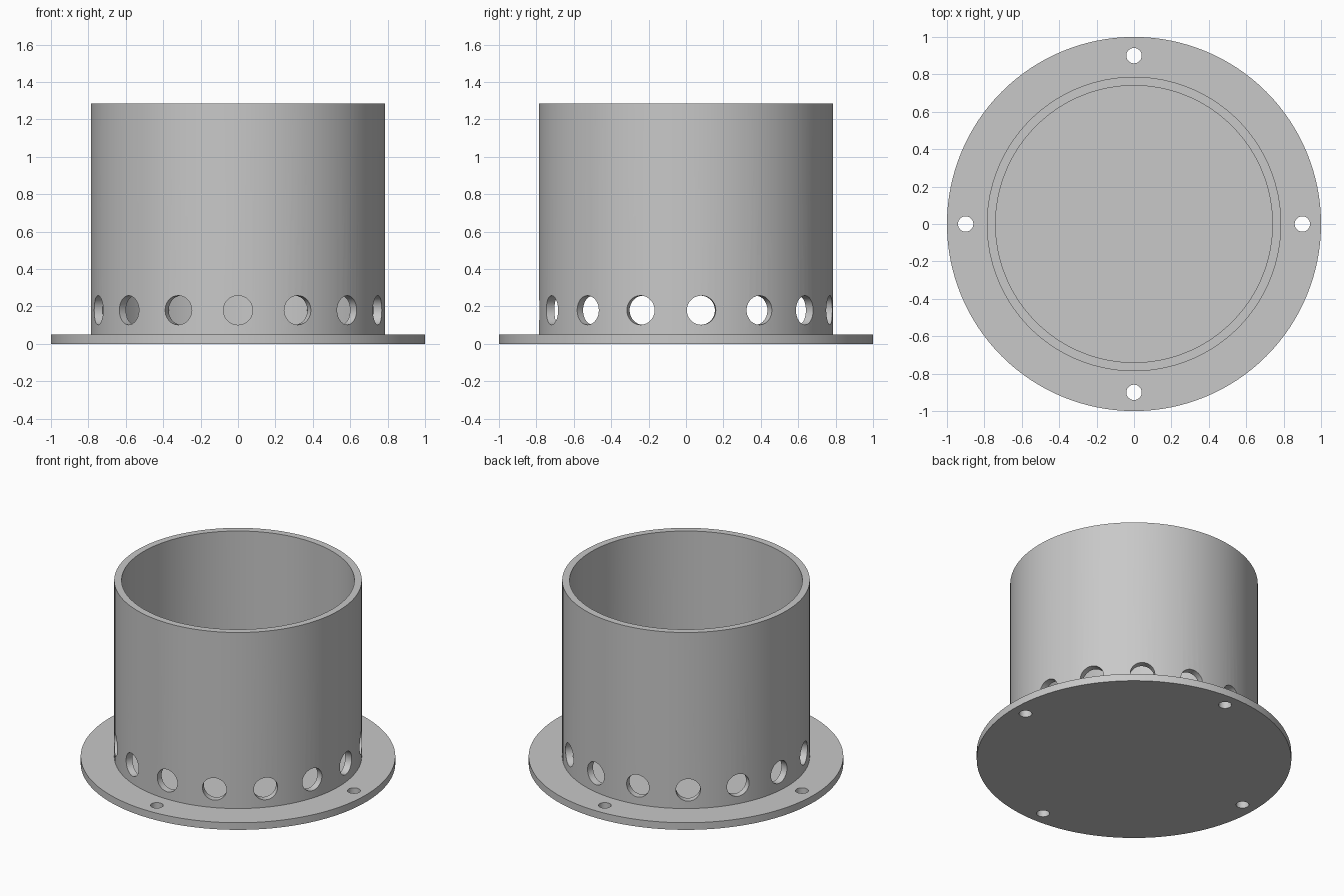
import bpy, bmesh, math
from mathutils import Matrix, Vector

cube = bpy.data.objects.get("Cube")
if cube:
    bpy.data.objects.remove(cube, do_unlink=True)

FLANGE_R, FLANGE_H = 1.0, 0.05
OUTER_R, INNER_R, HEIGHT = 0.787, 0.74, 1.285
VENT_COUNT, VENT_R, VENT_Z = 15, 0.078, 0.18
BOLT_COUNT, BOLT_R, BOLT_RING = 4, 0.041, 0.9

grey = bpy.data.materials.new("plain_grey")
grey.use_nodes = True
colour = (0.58, 0.58, 0.58, 1)
grey.diffuse_color = colour
grey.node_tree.nodes["Principled BSDF"].inputs["Base Color"].default_value = colour


def make_object(name, bm):
    bmesh.ops.recalc_face_normals(bm, faces=bm.faces)
    mesh = bpy.data.meshes.new(name)
    bm.to_mesh(mesh)
    bm.free()
    obj = bpy.data.objects.new(name, mesh)
    bpy.context.collection.objects.link(obj)
    mesh.materials.append(grey)
    return obj


def lathe(name, profile, steps):
    bm = bmesh.new()
    verts = [bm.verts.new((r, 0, z)) for r, z in profile]
    edges = [bm.edges.new(pair) for pair in zip(verts, verts[1:])]
    bmesh.ops.spin(bm, geom=verts + edges, cent=(0, 0, 0), axis=(0, 0, 1),
                   angle=math.tau, steps=steps)
    bmesh.ops.remove_doubles(bm, verts=bm.verts, dist=1e-4)
    return make_object(name, bm)


def add_cylinder(bm, matrix, radius, depth):
    bmesh.ops.create_cone(bm, cap_ends=True, segments=40, radius1=radius,
                          radius2=radius, depth=depth, matrix=matrix)


# Round flange with the open-topped tube rising from it
body = lathe("flanged_tube", [
    (0, 0), (FLANGE_R, 0), (FLANGE_R, FLANGE_H), (OUTER_R, FLANGE_H),
    (OUTER_R, HEIGHT), (INNER_R, HEIGHT), (INNER_R, FLANGE_H), (0, FLANGE_H)], 128)

# Ring of vent holes through the wall, the first facing the front
bm = bmesh.new()
for i in range(VENT_COUNT):
    turn = Matrix.Rotation(math.tau * i / VENT_COUNT, 4, "Z")
    place = Matrix.Translation(Vector((0, -OUTER_R, VENT_Z)))
    add_cylinder(bm, turn @ place @ Matrix.Rotation(math.pi / 2, 4, "X"), VENT_R, 0.25)

# Bolt holes through the flange
for i in range(BOLT_COUNT):
    turn = Matrix.Rotation(math.tau * i / BOLT_COUNT, 4, "Z")
    add_cylinder(bm, turn @ Matrix.Translation(Vector((BOLT_RING, 0, 0))), BOLT_R, 0.18)
cutter = make_object("hole_cutter", bm)
cutter.hide_render = True

# Cut the holes and discard the cutter
cut = body.modifiers.new("holes", "BOOLEAN")
cut.operation = "DIFFERENCE"
cut.solver = "EXACT"
cut.object = cutter
bpy.ops.object.select_all(action="DESELECT")
body.select_set(True)
bpy.context.view_layer.objects.active = body
bpy.ops.object.modifier_apply(modifier=cut.name)
bpy.data.objects.remove(cutter, do_unlink=True)

bpy.ops.object.shade_smooth_by_angle(angle=math.radians(30))
